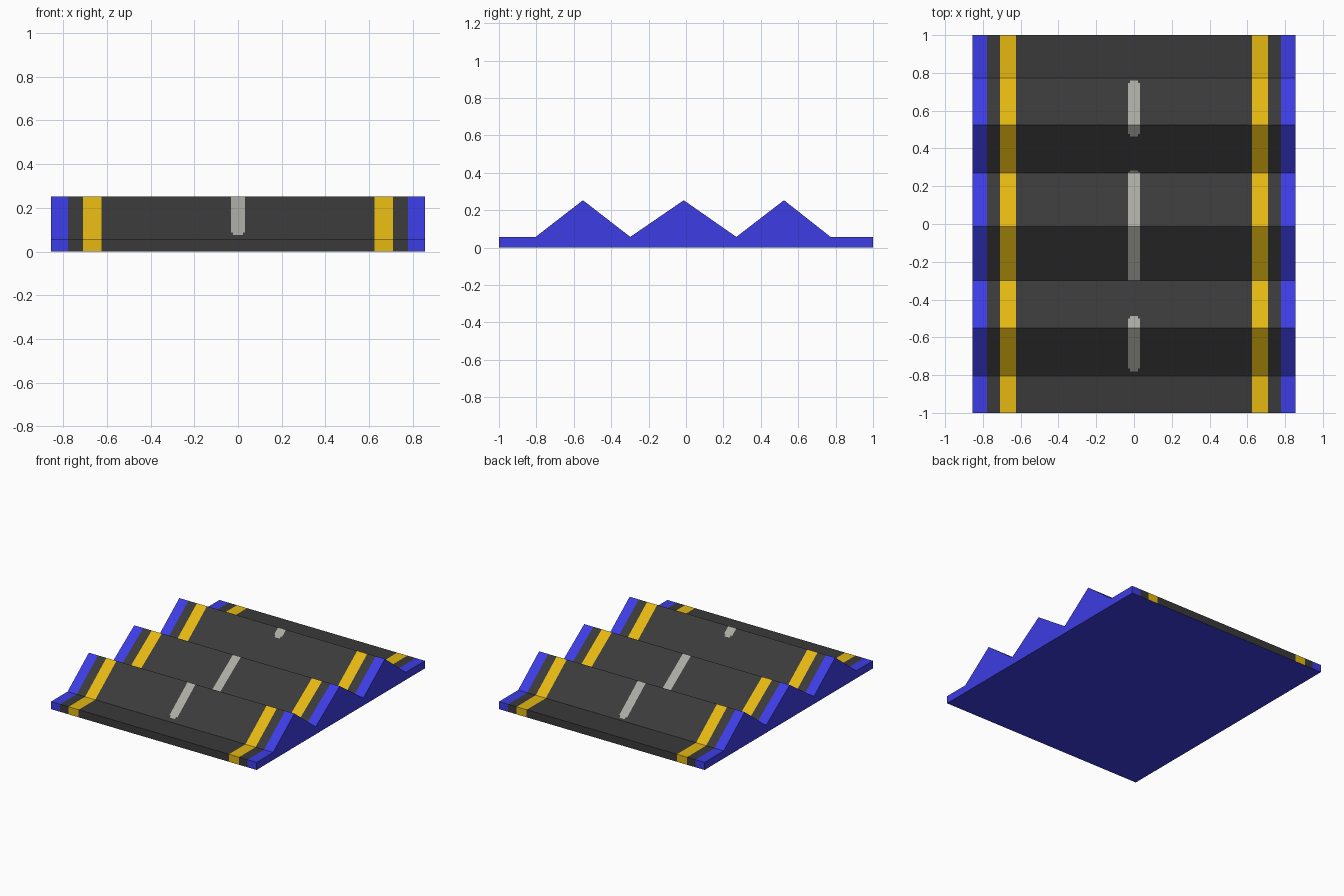
import bpy, bmesh

if "Cube" in bpy.data.objects:
    bpy.data.objects.remove(bpy.data.objects["Cube"])

def material(name, rgb):
    m = bpy.data.materials.new(name)
    m.diffuse_color = (*rgb, 1.0)
    m.use_nodes = True
    m.node_tree.nodes["Principled BSDF"].inputs["Base Color"].default_value = m.diffuse_color
    return m

materials = [
    material("blue_edge", (0.046, 0.046, 0.78)),
    material("dark_asphalt", (0.042, 0.042, 0.042)),
    material("yellow_line", (0.78, 0.48, 0.006)),
    material("grey_dash", (0.40, 0.40, 0.365)),
]
BLUE, DARK, YELLOW, GREY = range(4)

# Ridged road profile (y, z)
LOW, HIGH = 0.057, 0.253
profile = [(-1, LOW), (-0.804, LOW), (-0.551, HIGH), (-0.298, LOW), (-0.012, HIGH),
           (0.269, LOW), (0.524, HIGH), (0.773, LOW), (1, LOW)]
# Centre dashes (start, end, start trim, end trim): trims clip the outer corners
dashes = [(-0.78, -0.487, 0.014, 0.014), (-0.298, 0.282, 0.0, 0.007),
          (0.463, 0.76, 0.014, 0.014)]
DASH_IN, DASH_OUT = 0.022, 0.033

def height(y):
    for (y0, z0), (y1, z1) in zip(profile, profile[1:]):
        if y <= y1:
            return z0 + (z1 - z0) * (y - y0) / (y1 - y0)
    return LOW

def road_colour(x, y):
    ax = abs(x)
    if ax < DASH_OUT:
        for a, b, ta, tb in dashes:
            if ax < DASH_IN:
                ta = tb = 0
            if a + ta < y < b - tb:
                return GREY
        return DARK
    if ax > 0.779:
        return BLUE
    return YELLOW if 0.625 < ax < 0.709 else DARK

# Cut positions across and along the road
half = [DASH_IN, DASH_OUT, 0.625, 0.709, 0.779, 0.855]
xs = [-x for x in reversed(half)] + half
ys = {p[0] for p in profile}
for a, b, ta, tb in dashes:
    ys |= {a, a + ta, b - tb, b}
ys = sorted(ys)

# Closed outline loops, joined into strips
loop = [(-1, 0)] + [(y, height(y)) for y in ys] + [(1, 0)]
bm = bmesh.new()
rows = [[bm.verts.new((x, y, z)) for y, z in loop] for x in xs]
n = len(loop)
for i in range(len(xs) - 1):
    for j in range(n):
        k = (j + 1) % n
        f = bm.faces.new((rows[i][j], rows[i + 1][j], rows[i + 1][k], rows[i][k]))
        c = f.calc_center_median()
        f.material_index = BLUE if j == n - 1 else road_colour(c.x, c.y)

# Blue side walls
for row in (rows[0], rows[-1]):
    bm.faces.new(row).material_index = BLUE
bmesh.ops.recalc_face_normals(bm, faces=bm.faces)

mesh = bpy.data.meshes.new("bumpy_road")
bm.to_mesh(mesh)
bm.free()
for m in materials:
    mesh.materials.append(m)
bpy.context.collection.objects.link(bpy.data.objects.new("bumpy_road", mesh))
